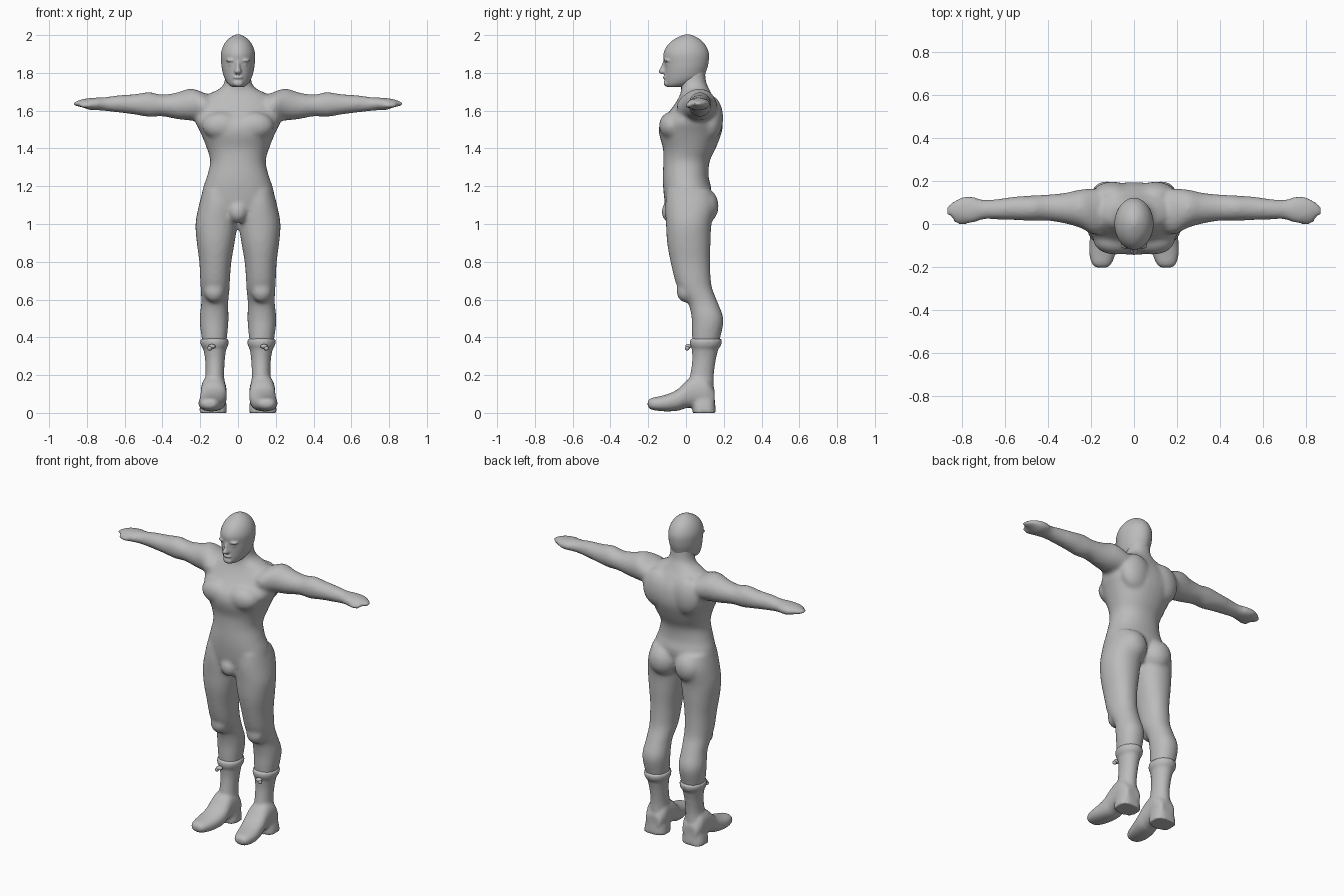
import bpy, bmesh, math
from mathutils import Vector, Matrix

grey = bpy.data.materials.new("plain grey")
grey.diffuse_color = (0.5, 0.5, 0.5, 1)

N = 32
ORDER = {"z": lambda s, a, b: (a, b, s),
         "x": lambda s, a, b: (s, a, b),
         "y": lambda s, a, b: (a, s, b)}


def smooth_rows(rows, steps=4):
    """Catmull-Rom resampling of the cross-section table."""
    out = []
    for i in range(len(rows) - 1):
        p = [Vector(rows[max(0, min(len(rows) - 1, i + k))]) for k in (-1, 0, 1, 2)]
        for j in range(steps):
            t = j / steps
            out.append(p[1] + 0.5 * t * (p[2] - p[0]
                       + t * (2 * p[0] - 5 * p[1] + 4 * p[2] - p[3]
                              + t * (3 * (p[1] - p[2]) + p[3] - p[0]))))
    return out + [Vector(rows[-1])]


def loft(bm, rows, axis="z", mirror=1, power=2.0):
    """Closed tube; each row is (station, a_min, a_max, b_min, b_max)."""
    rings = []
    for s, a0, a1, b0, b1 in smooth_rows(rows):
        ring = []
        for k in range(N):
            c, d = math.cos(math.tau * k / N), math.sin(math.tau * k / N)
            a = (a0 + a1) / 2 + (a1 - a0) / 2 * math.copysign(abs(c) ** (2 / power), c)
            b = (b0 + b1) / 2 + (b1 - b0) / 2 * math.copysign(abs(d) ** (2 / power), d)
            x, y, z = ORDER[axis](s, a, b)
            ring.append(bm.verts.new((x * mirror, y, z)))
        rings.append(ring)
    for r, q in zip(rings, rings[1:]):
        for k in range(N):
            bm.faces.new((r[k], r[(k + 1) % N], q[(k + 1) % N], q[k]))
    bm.faces.new(rings[0])
    bm.faces.new(rings[-1])


def blob(bm, centre, radii):
    bmesh.ops.create_uvsphere(bm, u_segments=24, v_segments=14, radius=1,
                              matrix=Matrix.Translation(centre) @ Matrix.Diagonal((*radii, 1)))


def finish(bm, name, voxel=0, smooth=0):
    bmesh.ops.recalc_face_normals(bm, faces=bm.faces)
    me = bpy.data.meshes.new(name)
    bm.to_mesh(me)
    bm.free()
    me.materials.append(grey)
    ob = bpy.data.objects.new(name, me)
    bpy.context.collection.objects.link(ob)
    for p in me.polygons:
        p.use_smooth = True
    if voxel:
        m = ob.modifiers.new("fuse", "REMESH")
        m.mode = "VOXEL"
        m.voxel_size = voxel
        m.use_smooth_shade = True
        m = ob.modifiers.new("soften", "SMOOTH")
        m.factor = 0.5
        m.iterations = smooth
    return ob


TORSO = [(1.03, -.10, .10, -.09, .09), (1.10, -.19, .19, -.11, .12),
         (1.18, -.188, .188, -.12, .135), (1.25, -.165, .165, -.123, .12),
         (1.33, -.147, .147, -.12, .125), (1.40, -.165, .165, -.122, .157),
         (1.48, -.197, .197, -.143, .188), (1.54, -.225, .225, -.135, .195),
         (1.60, -.225, .225, -.085, .185), (1.65, -.20, .20, -.05, .16),
         (1.69, -.15, .15, -.03, .135), (1.72, -.092, .092, -.025, .12),
         (1.76, -.07, .07, -.03, .105), (1.84, -.065, .065, -.03, .10)]
LEG = [(1.18, .03, .185, -.10, .13), (1.10, .005, .207, -.11, .155),
       (1.00, .004, .225, -.106, .135), (.90, .018, .218, -.10, .130),
       (.80, .035, .205, -.082, .127), (.70, .043, .20, -.058, .132),
       (.65, .045, .197, -.035, .142), (.58, .052, .195, .012, .17),
       (.50, .05, .203, .03, .198), (.42, .056, .196, .032, .187),
       (.30, .07, .175, .035, .155)]
ARM = [(.10, -.02, .15, 1.57, 1.66), (.18, -.05, .165, 1.545, 1.695),
       (.25, -.018, .16, 1.548, 1.717), (.32, .002, .145, 1.555, 1.697),
       (.40, .015, .137, 1.57, 1.685), (.47, .014, .133, 1.567, 1.698),
       (.55, .018, .128, 1.58, 1.687), (.63, .021, .117, 1.59, 1.682),
       (.70, .022, .112, 1.598, 1.672), (.74, .008, .125, 1.602, 1.67),
       (.78, .004, .13, 1.603, 1.667), (.82, .014, .118, 1.616, 1.662),
       (.85, .03, .10, 1.623, 1.652), (.873, .045, .08, 1.629, 1.645)]
HEAD = [(1.725, -.03, .03, -.098, -.03), (1.74, -.052, .052, -.11, .04),
        (1.77, -.071, .071, -.113, .09), (1.81, -.083, .083, -.114, .108),
        (1.85, -.089, .089, -.116, .119), (1.90, -.091, .091, -.12, .122),
        (1.94, -.080, .080, -.103, .108), (1.97, -.061, .061, -.074, .084),
        (1.99, -.038, .038, -.04, .055), (2.003, -.012, .012, -.008, .025)]

# Body: torso, limbs and muscle masses fused into one skin
bm = bmesh.new()
loft(bm, TORSO, power=2.2)
blob(bm, (0, -.075, 1.065), (.055, .055, .06))
for s in (1, -1):
    loft(bm, LEG, mirror=s, power=2.15)
    loft(bm, ARM, "x", s)
    blob(bm, (s * .09, .095, 1.095), (.088, .078, .095))     # buttock
    blob(bm, (s * .085, -.075, 1.52), (.105, .068, .075))    # chest muscle
    blob(bm, (s * .10, .13, 1.56), (.10, .067, .12))         # shoulder blade
    blob(bm, (s * .125, -.005, .645), (.055, .045, .06))     # knee
    blob(bm, (s * .80, .015, 1.628), (.045, .018, .016))     # thumb
finish(bm, "body", 0.011, 7)

# Head with nose, brow, lips and chin
bm = bmesh.new()
loft(bm, HEAD, power=1.95)
loft(bm, [(1.795, -.016, .016, -.135, -.09), (1.808, -.019, .019, -.146, -.09),
          (1.83, -.012, .012, -.134, -.09), (1.868, -.011, .011, -.119, -.09)])
blob(bm, (0, -.103, 1.745), (.028, .016, .018))
blob(bm, (0, -.110, 1.776), (.026, .013, .009))
for s in (1, -1):
    blob(bm, (s * .036, -.098, 1.866), (.028, .02, .009))
    blob(bm, (s * .036, -.094, 1.845), (.015, .013, .008))
finish(bm, "head", 0.006, 3)

# Boots: shaft, cuff, foot, heel and front knot
SHAFT = [(.372, .057, .191, .026, .182), (.34, .062, .184, .030, .172),
         (.28, .070, .174, .033, .158), (.20, .073, .172, .022, .147),
         (.13, .068, .184, .005, .148), (.05, .066, .19, .01, .15)]
FOOT = [(-.203, .125, .175, .035, .062), (-.185, .105, .196, .018, .078),
        (-.14, .086, .208, .010, .088), (-.09, .072, .208, .008, .102),
        (-.04, .062, .202, .012, .128), (.0, .060, .198, .025, .168),
        (.05, .062, .196, .028, .20), (.11, .062, .194, .025, .19),
        (.152, .08, .176, .035, .12)]
HEEL = [(.0, .058, .205, .035, .158), (.03, .060, .202, .035, .156),
        (.07, .064, .194, .035, .152)]
for s, side in ((1, "left"), (-1, "right")):
    bm = bmesh.new()
    loft(bm, SHAFT, mirror=s)
    loft(bm, FOOT, "y", s, 2.3)
    loft(bm, HEEL, mirror=s, power=2.8)
    loft(bm, [(.345, .058, .189, .028, .177), (.36, .051, .197, .021, .187),
              (.385, .05, .199, .02, .19), (.395, .06, .19, .03, .18)], mirror=s)
    finish(bm, side + "_boot", 0.009, 3)
    bm = bmesh.new()
    blob(bm, (s * .138, .012, .352), (.02, .016, .012))
    blob(bm, (s * .15, .006, .342), (.012, .012, .012))
    finish(bm, side + "_boot_knot")
